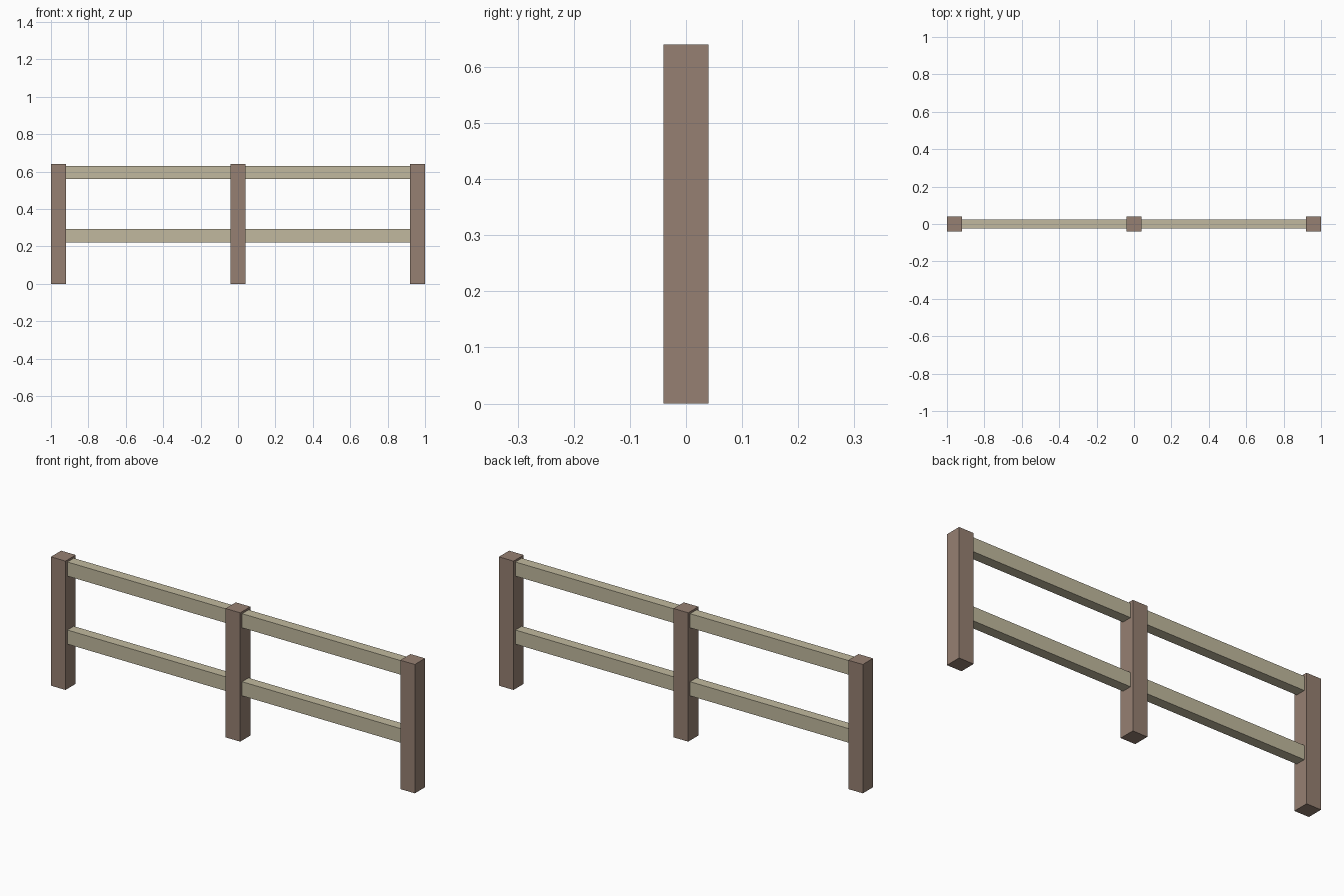
import bpy

default_cube = bpy.data.objects.get("Cube")
if default_cube:
    bpy.data.objects.remove(default_cube, do_unlink=True)


def make_material(name, rgb):
    mat = bpy.data.materials.new(name)
    mat.use_nodes = True
    color = (*rgb, 1)
    mat.diffuse_color = color
    mat.node_tree.nodes["Principled BSDF"].inputs["Base Color"].default_value = color
    return mat


def make_box(name, size, center, mat):
    bpy.ops.mesh.primitive_cube_add(size=1, location=center)
    obj = bpy.context.object
    obj.name = name
    obj.scale = size
    bpy.ops.object.transform_apply(location=False, rotation=False, scale=True)
    obj.data.materials.append(mat)
    return obj


brown_wood = make_material("brown wood", (0.305, 0.216, 0.168))
pale_wood = make_material("pale wood", (0.533, 0.485, 0.342))

POST_WIDTH, POST_HEIGHT = 0.08, 0.64
RAIL_DEPTH, RAIL_HEIGHT = 0.05, 0.07
POST_SPACING = 0.96

# Three square posts
for side, x in (("right", -POST_SPACING), ("middle", 0), ("left", POST_SPACING)):
    make_box(f"{side}_post", (POST_WIDTH, POST_WIDTH, POST_HEIGHT),
             (x, 0, POST_HEIGHT / 2), brown_wood)

# Two rails in each bay, butted against the posts
for side, sign in (("right", -1), ("left", 1)):
    for level, z in (("lower", 0.257), ("upper", 0.595)):
        make_box(f"{side}_{level}_rail",
                 (POST_SPACING - POST_WIDTH, RAIL_DEPTH, RAIL_HEIGHT),
                 (sign * POST_SPACING / 2, 0, z), pale_wood)
